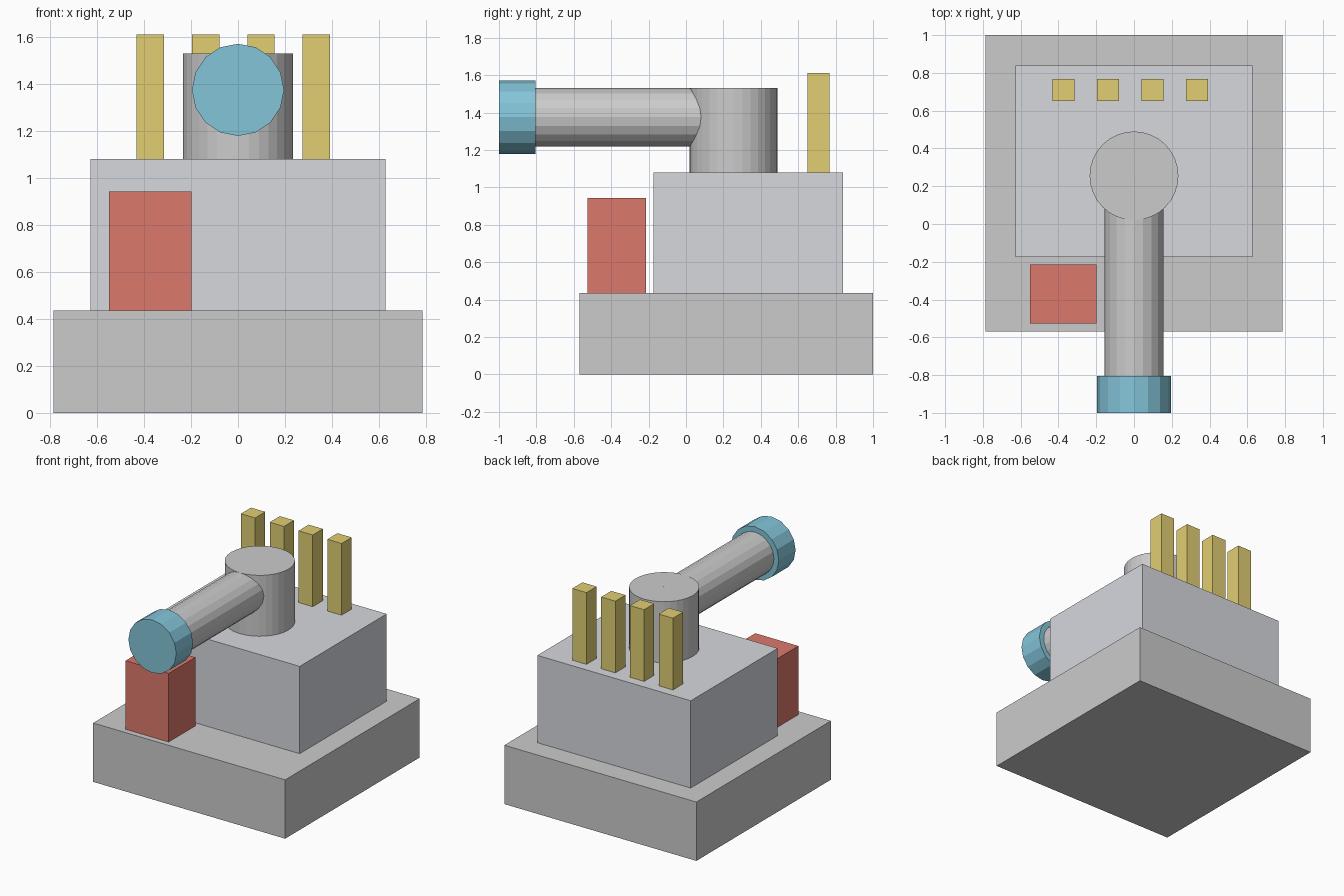
import bpy
import math

if "Cube" in bpy.data.objects:
    bpy.data.objects.remove(bpy.data.objects["Cube"])


def paint(obj, color):
    if color:
        mat = bpy.data.materials.get(color[0]) or bpy.data.materials.new(color[0])
        mat.diffuse_color = (*color[1], 1)
        mat.use_nodes = True
        mat.node_tree.nodes["Principled BSDF"].inputs["Base Color"].default_value = mat.diffuse_color
        obj.data.materials.append(mat)


def box(name, x, y, z, color=None):
    """Box from (min, max) ranges on each axis."""
    bpy.ops.mesh.primitive_cube_add(size=1, location=[sum(r) / 2 for r in (x, y, z)])
    obj = bpy.context.object
    obj.name = name
    obj.scale = [r[1] - r[0] for r in (x, y, z)]
    bpy.ops.object.transform_apply(location=False, rotation=False, scale=True)
    paint(obj, color)
    return obj


def cylinder(name, sides, radius, length, center, tilt=0, color=None):
    bpy.ops.mesh.primitive_cylinder_add(vertices=sides, radius=radius, depth=length,
                                        location=center, rotation=(tilt, 0, 0))
    obj = bpy.context.object
    obj.name = name
    paint(obj, color)
    return obj


RED = ("red_paint", (0.72, 0.19, 0.15))
BLUE = ("blue_paint", (0.23, 0.56, 0.70))
GOLD = ("gold_paint", (0.75, 0.62, 0.17))
STEEL = ("steel_paint", (0.68, 0.69, 0.73))
LIGHT = ("light_steel_paint", (0.80, 0.80, 0.82))

# Stepped base and main body
box("base", (-0.785, 0.785), (-0.57, 1.0), (0, 0.435))
box("body", (-0.627, 0.627), (-0.175, 0.84), (0.435, 1.08), STEEL)

# Red block standing on the front ledge
box("front_block", (-0.55, -0.198), (-0.527, -0.215), (0.435, 0.942), RED)

# Upright turret with forward barrel and end cap
cylinder("turret", 32, 0.235, 0.45, (0, 0.255, 1.305))
cylinder("barrel", 20, 0.156, 1.155, (0, -0.3225, 1.375), math.pi / 2, LIGHT)
cylinder("barrel_cap", 16, 0.196, 0.196, (0, -0.902, 1.375), math.pi / 2, BLUE)

# Row of four upright bars at the back
for i in range(4):
    x = -0.373 + i * 0.2355
    box(f"rear_bar_{i + 1}", (x - 0.058, x + 0.058), (0.65, 0.768), (1.08, 1.61), GOLD)
